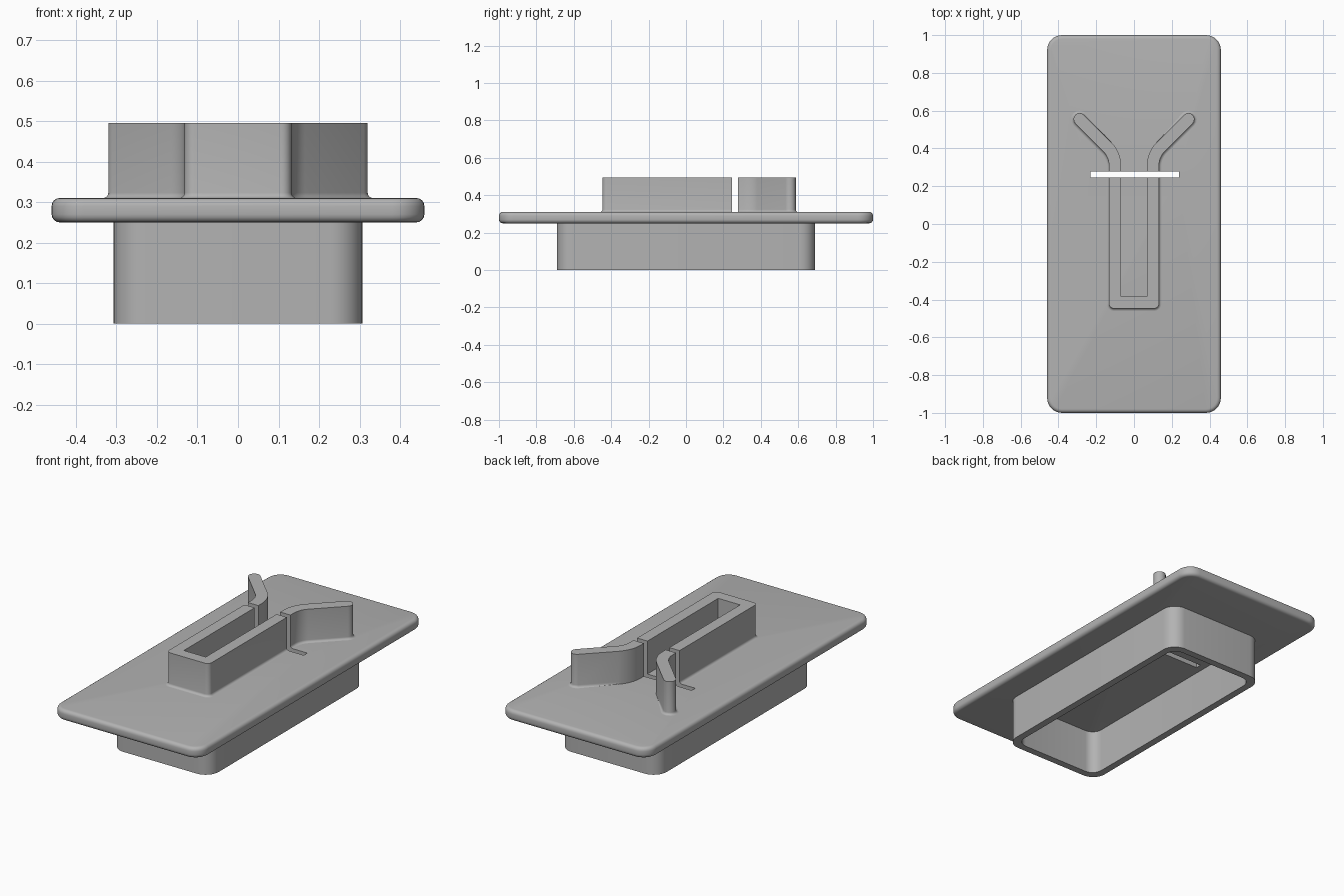
import bpy, bmesh, math

if "Cube" in bpy.data.objects:
    bpy.data.objects.remove(bpy.data.objects["Cube"], do_unlink=True)

grey = bpy.data.materials.new("plain_grey")
grey.use_nodes = True
COLOR = (0.45, 0.45, 0.45, 1)
grey.diffuse_color = COLOR
grey.node_tree.nodes["Principled BSDF"].inputs["Base Color"].default_value = COLOR


def arc(cx, cy, r, start, end, n=8):
    angles = [math.radians(start + (end - start) * i / n) for i in range(n + 1)]
    return [(cx + r * math.cos(a), cy + r * math.sin(a)) for a in angles]


def rounded_rect(hx, hy, r):
    pts = []
    for sx, sy, a in ((1, 1, 0), (-1, 1, 90), (-1, -1, 180), (1, -1, 270)):
        pts += arc(sx * (hx - r), sy * (hy - r), r, a, a + 90)
    return pts


def loft(name, layers, ring=False):
    """Join equal-length outlines at given heights; ring closes last to first."""
    bm = bmesh.new()
    loops = [[bm.verts.new((x, y, z)) for x, y in pts] for pts, z in layers]
    n = len(loops[0])
    pairs = list(zip(loops, loops[1:]))
    if ring:
        pairs.append((loops[-1], loops[0]))
    else:
        bm.faces.new(loops[0])
        bm.faces.new(loops[-1])
    for a, b in pairs:
        for i in range(n):
            j = (i + 1) % n
            bm.faces.new((a[i], a[j], b[j], b[i]))
    bmesh.ops.recalc_face_normals(bm, faces=bm.faces)
    mesh = bpy.data.meshes.new(name)
    bm.to_mesh(mesh)
    bm.free()
    mesh.materials.append(grey)
    obj = bpy.data.objects.new(name, mesh)
    bpy.context.collection.objects.link(obj)
    return obj


# Base plate with rounded corners and rims
R_EDGE = 0.02
steps = [math.radians(a) for a in (0, 22.5, 45, 67.5, 90)]
rim = [(R_EDGE * (1 - math.sin(a)), R_EDGE * (1 - math.cos(a))) for a in steps]
layers = [(d, 0.25 + h) for d, h in rim] + [(d, 0.31 - h) for d, h in reversed(rim)]
plate = loft("base_plate", [(rounded_rect(0.46 - d, 1 - d, 0.08 - d), z)
                            for d, z in layers])

# Hollow skirt under the plate
WALL = 0.04
outer = rounded_rect(0.307, 0.69, 0.08)
inner = rounded_rect(0.307 - WALL, 0.69 - WALL, 0.06)
skirt = loft("skirt", [(outer, 0), (outer, 0.255), (inner, 0.255), (inner, 0)], ring=True)

# Channel wall: a U with flared, rounded ends
HALF = 0.032


def channel_outline(flare):
    w = HALF + flare
    bend = (0.245, 0.307)
    right = arc(0.1, -0.415, w, -90, 0) if flare < 0 else \
        arc(0.1 + HALF - 0.025, -0.415 - HALF + 0.025, 0.025 + flare, -90, 0)
    right += arc(*bend, 0.145 - w, 180, 135)
    right += arc(0.288, 0.555, w, -45, 135)
    right += arc(*bend, 0.145 + HALF, 135, 180)
    right.append((0.1 - HALF, -0.415 + HALF))
    return right + [(-x, y) for x, y in reversed(right)]


F = 0.013
fillet = [(F * (1 - math.sin(a)), 0.31 + F * (1 - math.cos(a))) for a in steps]
channel = loft("channel_wall", [(channel_outline(F), 0.3)]
               + [(channel_outline(d), z) for d, z in fillet]
               + [(channel_outline(0), 0.495)])

# Cross slot through the plate and both walls
bpy.ops.mesh.primitive_cube_add(size=1, location=(0.004, 0.261, 0.4))
cutter = bpy.context.object
cutter.name = "slot_cutter"
cutter.scale = (0.466, 0.032, 0.6)
cutter.hide_render = True
for obj in (plate, channel):
    bpy.context.view_layer.objects.active = obj
    mod = obj.modifiers.new("slot", "BOOLEAN")
    mod.operation = "DIFFERENCE"
    mod.solver = "EXACT"
    mod.object = cutter
    bpy.ops.object.modifier_apply(modifier=mod.name)
bpy.data.objects.remove(cutter, do_unlink=True)

# Smooth the curves, keep hard edges
bpy.ops.object.select_all(action="DESELECT")
for obj in (plate, skirt, channel):
    obj.select_set(True)
bpy.context.view_layer.objects.active = plate
bpy.ops.object.shade_smooth_by_angle(angle=math.radians(35))
